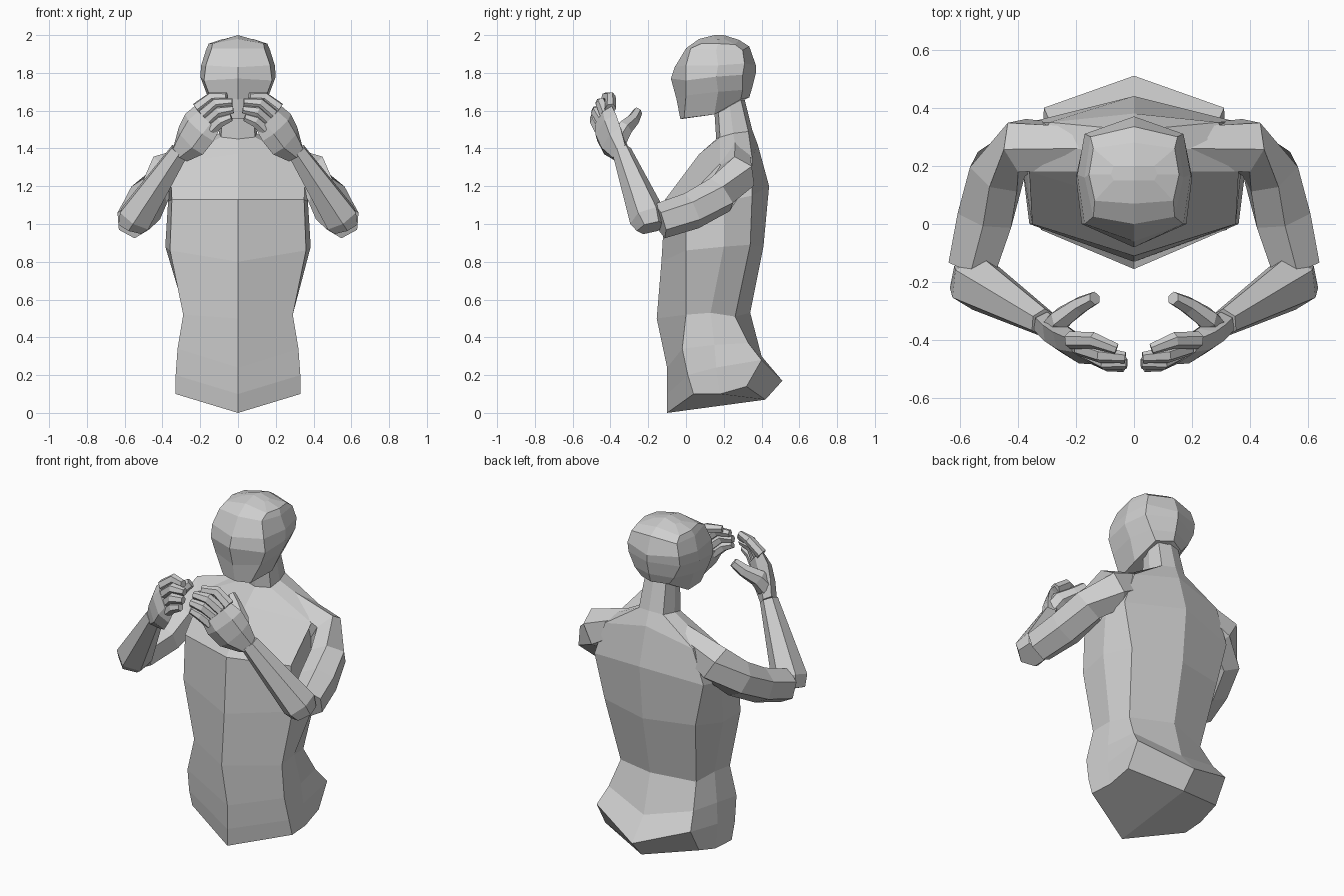
import bpy
import bmesh
from math import cos, sin, tau
from mathutils import Vector

default_cube = bpy.data.objects.get("Cube")
if default_cube:
    bpy.data.objects.remove(default_cube, do_unlink=True)

# One plain grey for the whole figure
GREY = (.62, .62, .62, 1)
clay = bpy.data.materials.new("plain grey")
clay.use_nodes = True
clay.diffuse_color = GREY
clay.node_tree.nodes["Principled BSDF"].inputs["Base Color"].default_value = GREY


def loft(name, rings, mirrored=False):
    """Skin a stack of closed rings, closing each end with two half faces."""
    bm = bmesh.new()
    loops = [[bm.verts.new(point) for point in ring] for ring in rings]
    count = len(loops[0])
    half = count // 2
    for low, high in zip(loops, loops[1:]):
        for i in range(count):
            j = (i + 1) % count
            bm.faces.new((low[i], low[j], high[j], high[i]))
    for end in (loops[0], loops[-1]):
        bm.faces.new(end[:half + 1])
        bm.faces.new(end[half:] + end[:1])
    bmesh.ops.recalc_face_normals(bm, faces=bm.faces)
    mesh = bpy.data.meshes.new(name)
    bm.to_mesh(mesh)
    bm.free()
    mesh.materials.append(clay)
    obj = bpy.data.objects.new(name, mesh)
    bpy.context.collection.objects.link(obj)
    if mirrored:
        obj.modifiers.new("other side", 'MIRROR')
    return obj


def body_ring(front, front_side, side, back_side, back):
    """Symmetric ring: centre points are (y, z), side points (x, y, z)."""
    left = [front_side, side, back_side]
    right = [(-x, y, z) for x, y, z in reversed(left)]
    return [(0, *front)] + left + [(0, *back)] + right


def limb(name, path, up, sides=6):
    """Tapered tube; each path entry is (point, half width along up, half depth)."""
    points = [Vector(entry[0]) for entry in path]
    rings = []
    for i, (_, wide, deep) in enumerate(path):
        along = (points[min(i + 1, len(path) - 1)] - points[max(i - 1, 0)]).normalized()
        across = Vector(up)
        across = (across - along * across.dot(along)).normalized()
        normal = along.cross(across)
        rings.append([points[i]
                      + across * wide * cos(tau * k / sides)
                      + normal * deep * sin(tau * k / sides)
                      for k in range(sides)])
    return loft(name, rings, mirrored=True)


# Torso and neck, from the hips upward
torso_rings = [
    ((-.1, 0), (.33, .04, .1), (.32, .18, .1), (.31, .32, .14), (.42, .07)),
    ((-.1, .1), (.33, .01, .2), (.32, .16, .24), (.31, .4, .28), (.51, .17)),
    ((-.1, .24), (.32, -.02, .34), (.31, .15, .36), (.28, .33, .37), (.4, .3)),
    ((-.155, .5), (.29, 0, .52), (.28, .13, .53), (.25, .26, .51), (.34, .53)),
    ((-.13, .8), (.36, 0, .86), (.385, .2, .88), (.3, .34, .89), (.41, .88)),
    ((-.11, 1.13), (.35, 0, 1.13), (.37, .2, 1.12), (.36, .35, 1.15), (.44, 1.2)),
    ((.07, 1.37), (.36, .18, 1.32), (.33, .27, 1.36), (.29, .35, 1.35), (.38, 1.42)),
    ((.16, 1.45), (.09, .18, 1.46), (.1, .25, 1.48), (.08, .33, 1.49), (.35, 1.5)),
    ((.15, 1.6), (.08, .17, 1.62), (.09, .23, 1.64), (.07, .29, 1.66), (.31, 1.66)),
]
loft("torso", [body_ring(*ring) for ring in torso_rings])

# Faceted head, from the jaw to the crown
head_rings = [
    ((-.03, 1.555), (.09, -.01, 1.56), (.12, .15, 1.58), (.09, .29, 1.66), (.335, 1.67)),
    ((-.05, 1.66), (.15, 0, 1.68), (.17, .17, 1.7), (.13, .3, 1.71), (.35, 1.72)),
    ((-.08, 1.77), (.18, 0, 1.76), (.2, .16, 1.78), (.17, .3, 1.79), (.37, 1.8)),
    ((-.06, 1.83), (.17, 0, 1.84), (.195, .17, 1.84), (.17, .31, 1.85), (.37, 1.84)),
    ((0, 1.93), (.14, .025, 1.93), (.17, .16, 1.92), (.15, .3, 1.92), (.335, 1.94)),
    ((.07, 1.98), (.135, .08, 1.955), (.155, .17, 1.955), (.14, .26, 1.95), (.28, 1.975)),
    ((.15, 2), (.07, .15, 1.98), (.08, .17, 1.98), (.07, .2, 1.98), (.2, 2)),
]
loft("head", [body_ring(*ring) for ring in head_rings])

# Arms, bent at the elbow with the hands raised in front
UPWARD = (0, 0, 1)
limb("upper_arms", [
    ((.09, .26, 1.4), .06, .08),
    ((.385, .27, 1.255), .12, .1),
    ((.47, .18, 1.155), .105, .105),
    ((.51, .03, 1.07), .1, .11),
    ((.555, -.14, 1.015), .095, .095),
], UPWARD)
limb("forearms", [
    ((.565, -.185, .98), .075, .08),
    ((.545, -.2, 1.03), .1, .1),
    ((.31, -.34, 1.385), .055, .05),
], UPWARD)

# Palms, widened from the wrist to the knuckles
KNUCKLE_LINE = (.12, .08, .14)
limb("palms", [
    ((.305, -.345, 1.375), .06, .045),
    ((.25, -.39, 1.44), .105, .05),
    ((.205, -.42, 1.51), .115, .048),
    ((.165, -.435, 1.56), .1, .034),
], KNUCKLE_LINE)

# Fingers as knuckle, middle joint and tip
fingers = {
    "index": ((.22, -.4, 1.61), (.14, -.4, 1.67), (.06, -.43, 1.675)),
    "middle": ((.185, -.425, 1.58), (.115, -.45, 1.64), (.03, -.46, 1.645)),
    "ring": ((.16, -.44, 1.54), (.1, -.475, 1.595), (.025, -.48, 1.605)),
    "little": ((.14, -.455, 1.5), (.09, -.48, 1.545), (.035, -.49, 1.565)),
}
for finger, (knuckle, joint, tip) in fingers.items():
    limb(finger + "_fingers",
         [(knuckle, .034, .03), (joint, .031, .028), (tip, .022, .019)],
         KNUCKLE_LINE)

# Thumbs, reaching back toward the face
limb("thumbs", [
    ((.28, -.36, 1.44), .055, .045),
    ((.25, -.325, 1.505), .05, .04),
    ((.185, -.28, 1.55), .038, .032),
    ((.135, -.255, 1.595), .028, .024),
], UPWARD)
